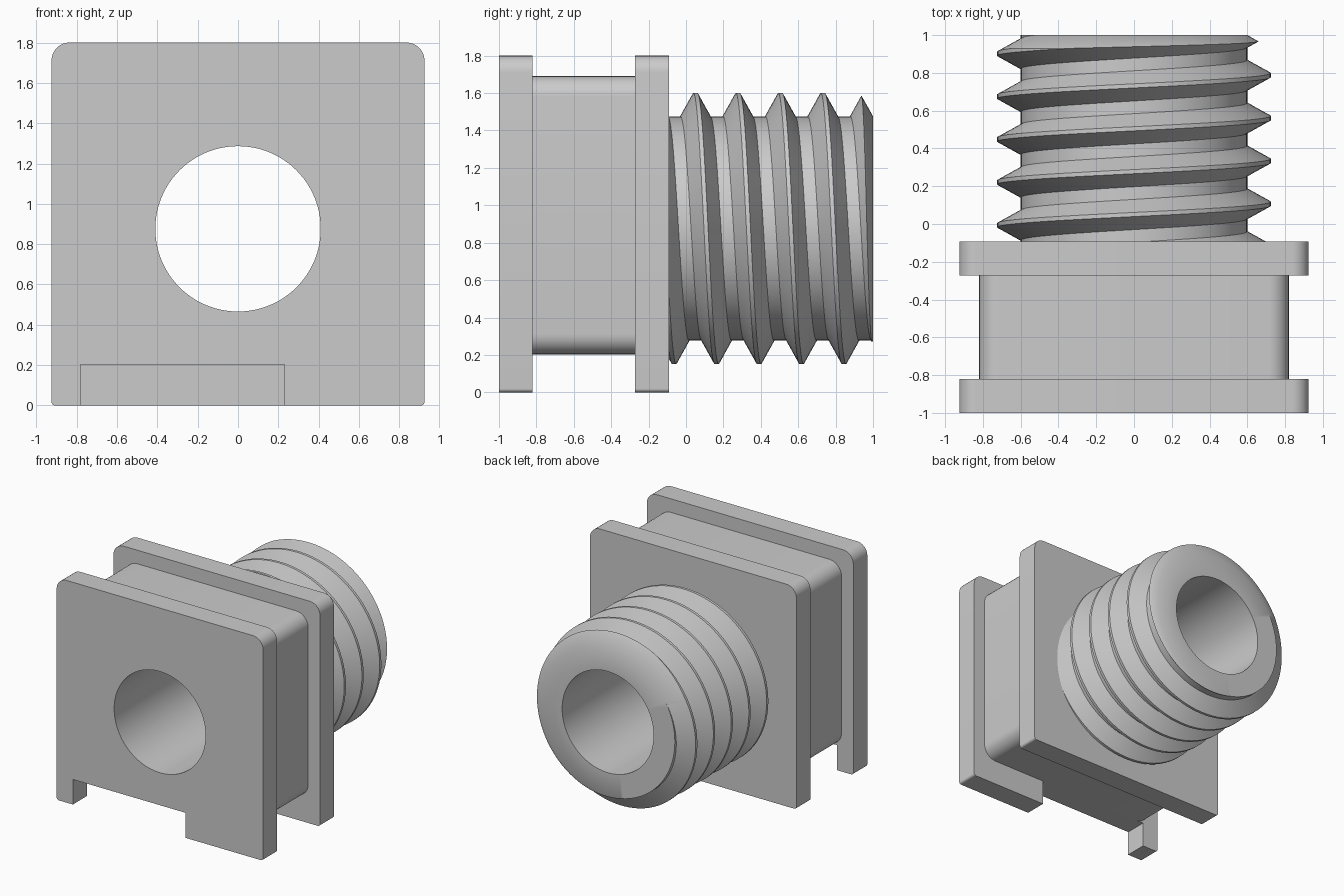
import bpy, bmesh
from math import sin, cos, pi, radians, tau

cube = bpy.data.objects.get("Cube")
if cube:
    bpy.data.objects.remove(cube, do_unlink=True)

AXIS_Z = 0.876      # height of the bore and thread axis
BORE = 0.41
CORE, CREST = 0.6, 0.725
PITCH = 0.227
SEGMENTS = 96

grey = bpy.data.materials.new("plain grey")
grey.use_nodes = True
grey.diffuse_color = (0.6, 0.6, 0.6, 1)
grey.node_tree.nodes["Principled BSDF"].inputs["Base Color"].default_value = (0.6, 0.6, 0.6, 1)


def make_object(name, bm):
    bmesh.ops.recalc_face_normals(bm, faces=bm.faces)
    mesh = bpy.data.meshes.new(name)
    bm.to_mesh(mesh)
    bm.free()
    mesh.materials.append(grey)
    obj = bpy.data.objects.new(name, mesh)
    bpy.context.collection.objects.link(obj)
    return obj


def activate(obj):
    bpy.ops.object.select_all(action='DESELECT')
    obj.select_set(True)
    bpy.context.view_layer.objects.active = obj


def boolean(obj, cutter, operation):
    mod = obj.modifiers.new("cut", 'BOOLEAN')
    mod.object, mod.operation, mod.solver = cutter, operation, 'EXACT'
    activate(obj)
    bpy.ops.object.modifier_apply(modifier=mod.name)


def smooth(obj):
    activate(obj)
    bpy.ops.object.shade_smooth_by_angle(angle=radians(30))


def rounded_outline(half, low, high, r_low, r_high, notch=()):
    """Counter-clockwise x, z outline; notch points go into the bottom edge."""
    corners = [(half - r_low, low + r_low, r_low, -pi / 2),
               (half - r_high, high - r_high, r_high, 0),
               (r_high - half, high - r_high, r_high, pi / 2),
               (r_low - half, low + r_low, r_low, pi)]
    points = [(x + r * cos(a + i * pi / 16), z + r * sin(a + i * pi / 16))
              for x, z, r, a in corners for i in range(9)]
    return points + list(notch)


def slab(name, outline, y0, y1):
    bm = bmesh.new()
    face = bm.faces.new([bm.verts.new((x, y0, z)) for x, z in outline])
    extruded = bmesh.ops.extrude_face_region(bm, geom=[face])["geom"]
    moved = [v for v in extruded if isinstance(v, bmesh.types.BMVert)]
    bmesh.ops.translate(bm, verts=moved, vec=(0, y1 - y0, 0))
    return make_object(name, bm)


def lathe(name, profile):
    """Closed ring of (radius, y) points turned about the bore axis."""
    bm = bmesh.new()
    rings = [[bm.verts.new((r * cos(tau * i / SEGMENTS), y, AXIS_Z + r * sin(tau * i / SEGMENTS)))
              for r, y in profile] for i in range(SEGMENTS)]
    n = len(profile)
    for i, ring in enumerate(rings):
        after = rings[(i + 1) % SEGMENTS]
        for k in range(n):
            m = (k + 1) % n
            bm.faces.new((ring[k], ring[m], after[m], after[k]))
    return make_object(name, bm)


def bore_cutter():
    bm = bmesh.new()
    ends = [[bm.verts.new((BORE * cos(tau * i / SEGMENTS), y, AXIS_Z + BORE * sin(tau * i / SEGMENTS)))
             for i in range(SEGMENTS)] for y in (-1.5, 1.5)]
    for i in range(SEGMENTS):
        j = (i + 1) % SEGMENTS
        bm.faces.new((ends[0][i], ends[0][j], ends[1][j], ends[1][i]))
    for end in ends:
        bm.faces.new(end)
    return make_object("bore_cutter", bm)


def thread_radius(y, crest_y):
    d = abs((y - crest_y + PITCH / 2) % PITCH - PITCH / 2)
    t = min(max((d - 0.011) / 0.069, 0), 1)
    return CREST + (CORE - CREST) * t


def thread_blank(low, high):
    """Helical screw surface running past both ends of the finished stem."""
    offsets = (-0.08, -0.011, 0.011, 0.08)
    bm = bmesh.new()
    columns = []
    for i in range(SEGMENTS + 1):
        a = tau * i / SEGMENTS
        crest_y = 0.107 - PITCH * i / SEGMENTS
        column = []
        for k in range(-4, 9):
            for off in offsets:
                y = min(max(crest_y + k * PITCH + off, low), high)
                r = thread_radius(y, crest_y)
                column.append(bm.verts.new((r * cos(a), y, AXIS_Z + r * sin(a))))
        columns.append(column)
    for one, two in zip(columns, columns[1:]):
        for k in range(len(one) - 1):
            bm.faces.new((one[k], one[k + 1], two[k + 1], two[k]))
    bmesh.ops.remove_doubles(bm, verts=bm.verts, dist=0.0001)
    bmesh.ops.holes_fill(bm, edges=[e for e in bm.edges if e.is_boundary], sides=0)
    return make_object("threaded_stem", bm)


# Flanges and the narrower block between them
notch = [(-0.78, 0), (-0.78, 0.203), (0.23, 0.203), (0.23, 0)]
front_flange = slab("front_flange", rounded_outline(0.925, 0, 1.8, 0.02, 0.09, notch), -1, -0.82)
back_flange = slab("back_flange", rounded_outline(0.925, 0, 1.8, 0.02, 0.09), -0.272, -0.092)
block = slab("middle_block", rounded_outline(0.82, 0.203, 1.69, 0.11, 0.11), -0.82, -0.272)

# Through bore
cutter = bore_cutter()
for part in (front_flange, block, back_flange):
    boolean(part, cutter, 'DIFFERENCE')

# Threaded stem, trimmed to a hollow envelope with a chamfered end
stem = thread_blank(-0.25, 1.2)
envelope = lathe("stem_envelope", [(BORE, -0.092), (0.8, -0.092), (0.8, 0.888), (CORE, 1), (BORE, 1)])
boolean(stem, envelope, 'INTERSECT')

for helper in (cutter, envelope):
    bpy.data.objects.remove(helper, do_unlink=True)
for part in (front_flange, block, back_flange, stem):
    smooth(part)
